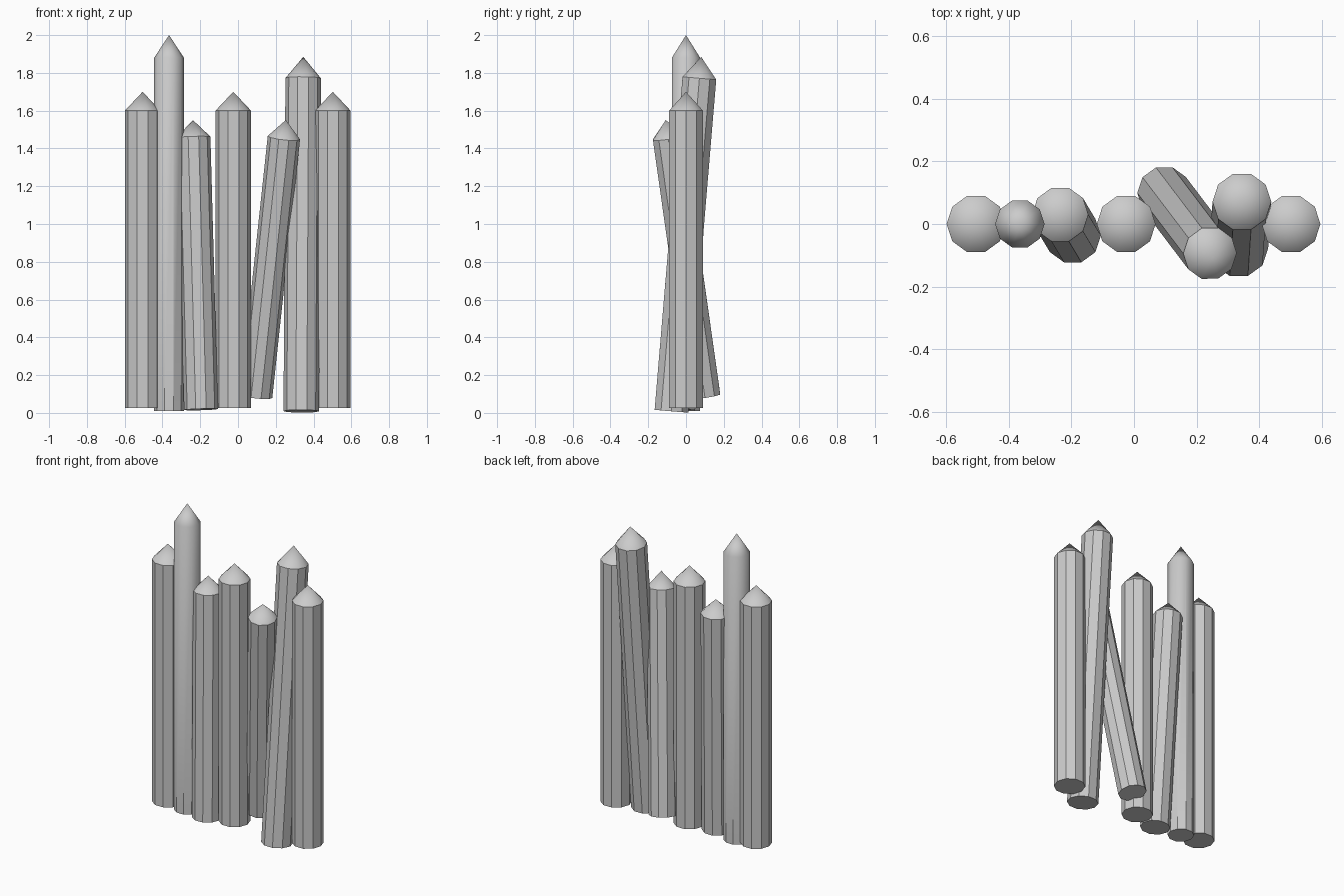
import bpy, bmesh, math
from mathutils import Vector

if "Cube" in bpy.data.objects:
    bpy.data.objects.remove(bpy.data.objects["Cube"])

SIDES = 10


def post(name, bottom, rim, radius, tip):
    """Ten-sided post between two centre points, with a pointed cap of height tip."""
    bottom, rim = Vector(bottom), Vector(rim)
    axis = (rim - bottom).normalized()
    turn = Vector((0, 0, 1)).rotation_difference(axis)
    bm = bmesh.new()
    rings = []
    for centre in (bottom, rim):
        rings.append([bm.verts.new(centre + turn @ Vector((
            radius * math.cos(math.tau * i / SIDES),
            radius * math.sin(math.tau * i / SIDES), 0))) for i in range(SIDES)])
    apex = bm.verts.new(rim + axis * tip)
    low, high = rings
    bm.faces.new(low[::-1])
    for i in range(SIDES):
        j = (i + 1) % SIDES
        bm.faces.new((low[i], low[j], high[j], high[i]))
        bm.faces.new((high[i], high[j], apex))
    mesh = bpy.data.meshes.new(name)
    bm.to_mesh(mesh)
    bm.free()
    obj = bpy.data.objects.new(name, mesh)
    bpy.context.collection.objects.link(obj)
    # Smooth caps, crisp sides
    bpy.ops.object.select_all(action='DESELECT')
    obj.select_set(True)
    bpy.context.view_layer.objects.active = obj
    bpy.ops.object.shade_smooth_by_angle(angle=math.radians(33))
    return obj


# Three identical upright posts
for n, x in enumerate((-0.505, -0.025, 0.502)):
    post(f"upright_post_{n + 1}", (x, 0, 0.026), (x, 0, 1.60), 0.094, 0.10)

# Tall thin post
post("tall_post", (-0.365, 0, 0.01), (-0.365, 0, 1.88), 0.079, 0.12)

# Leaning posts
post("leaning_post_left", (-0.196, -0.037, 0.018), (-0.236, 0.03, 1.46), 0.09, 0.09)
post("leaning_post_middle", (0.096, 0.10, 0.088), (0.243, -0.094, 1.457), 0.086, 0.095)
post("leaning_post_right", (0.335, -0.077, 0.009), (0.345, 0.071, 1.772), 0.094, 0.113)
